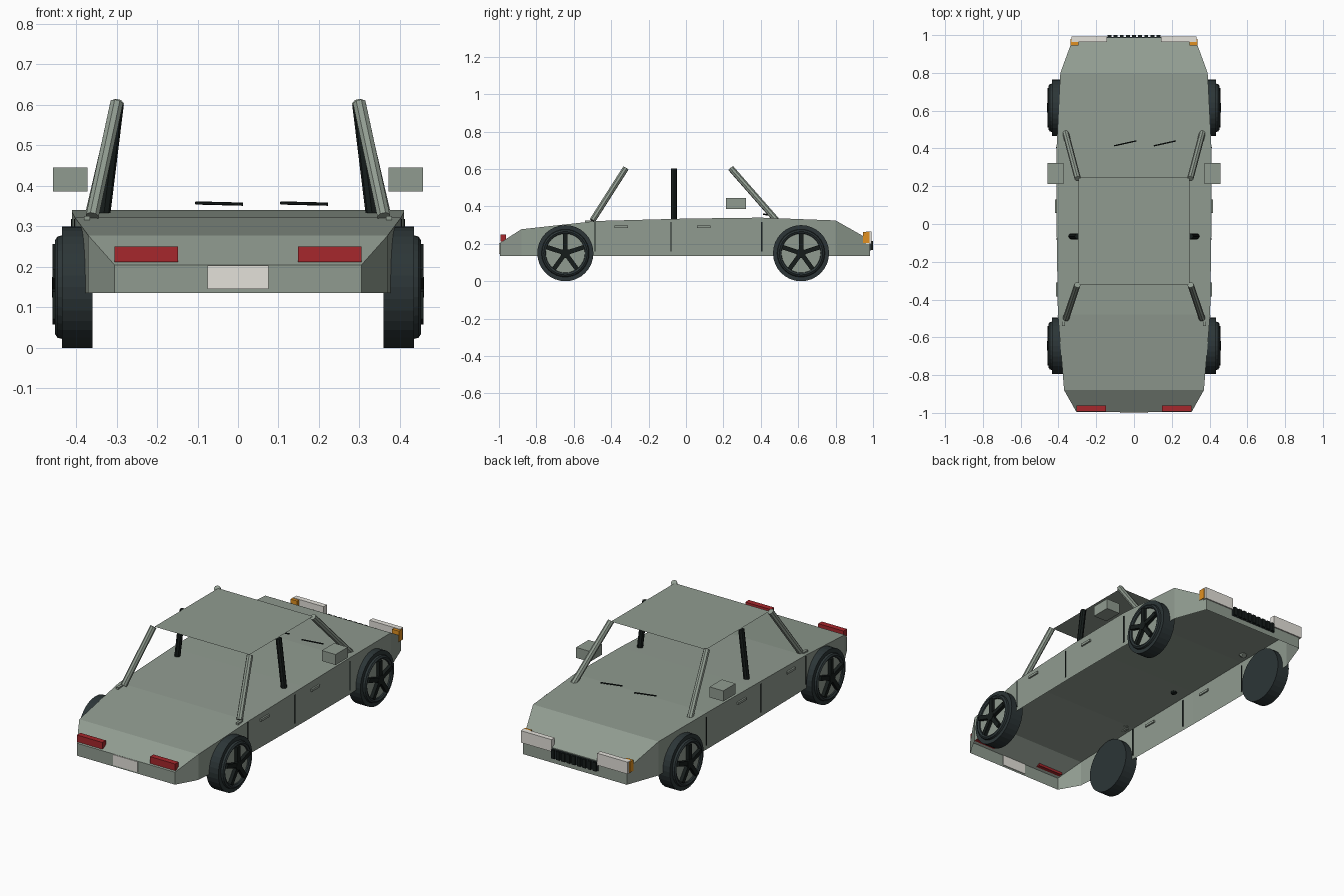
import bpy, bmesh, math
from mathutils import Vector, Matrix

cube = bpy.data.objects.get("Cube")
if cube:
    bpy.data.objects.remove(cube, do_unlink=True)


def material(name, rgb):
    m = bpy.data.materials.new(name)
    m.use_nodes = True
    colour = (*rgb, 1.0)
    m.diffuse_color = colour
    m.node_tree.nodes["Principled BSDF"].inputs["Base Color"].default_value = colour
    return m


PAINT = material("grey green paint", (0.28, 0.33, 0.28))
RUBBER = material("dark rubber", (0.025, 0.036, 0.038))
BLACK = material("black trim", (0.008, 0.012, 0.011))
LENS = material("pale lens", (0.77, 0.75, 0.70))
AMBER = material("amber lens", (0.75, 0.28, 0.015))
RED = material("red lens", (0.38, 0.02, 0.025))


def finish(name, bm, mat):
    mesh = bpy.data.meshes.new(name)
    bm.to_mesh(mesh)
    bm.free()
    mesh.materials.append(mat)
    obj = bpy.data.objects.new(name, mesh)
    bpy.context.collection.objects.link(obj)
    return obj


def add_box(bm, low, high, turn=Matrix()):
    low, high = Vector(low), Vector(high)
    place = turn @ Matrix.Translation((low + high) / 2) @ Matrix.Diagonal((*(high - low), 1))
    bmesh.ops.create_cube(bm, size=1, matrix=place)


def box(name, low, high, mat):
    bm = bmesh.new()
    add_box(bm, low, high)
    return finish(name, bm, mat)


def rod(name, start, end, radius, mat, sides=8):
    start, end = Vector(start), Vector(end)
    axis = end - start
    bm = bmesh.new()
    turn = axis.to_track_quat('Z', 'Y').to_matrix().to_4x4()
    bmesh.ops.create_cone(bm, cap_ends=True, segments=sides, radius1=radius, radius2=radius,
                          depth=axis.length, matrix=Matrix.Translation((start + end) / 2) @ turn)
    return finish(name, bm, mat)


def side_box(name, side, x, y, z, mat):
    xs = sorted((side * x[0], side * x[1]))
    return box(name, (xs[0], y[0], z[0]), (xs[1], y[1], z[1]), mat)


# Body shell, open underneath: stations of (y, half width, top height)
FLOOR = 0.135
STATIONS = [(-0.995, 0.305, 0.205), (-0.88, 0.37, 0.278), (-0.48, 0.403, 0.322),
            (0.0, 0.41, 0.335), (0.4, 0.41, 0.34), (0.8, 0.39, 0.325), (0.985, 0.322, 0.22)]
bm = bmesh.new()
rings = [[bm.verts.new(p) for p in ((-w, y, FLOOR), (-w, y, z), (w, y, z), (w, y, FLOOR))]
         for y, w, z in STATIONS]
for a, b in zip(rings, rings[1:]):
    for i in range(3):
        bm.faces.new((a[i], b[i], b[i + 1], a[i + 1]))
bm.faces.new(rings[0])
bm.faces.new(rings[-1][::-1])
bm.normal_update()
finish("body_shell", bm, PAINT)


def half_width(y):
    for (y0, w0, _), (y1, w1, _) in zip(STATIONS, STATIONS[1:]):
        if y0 <= y <= y1:
            return w0 + (w1 - w0) * (y - y0) / (y1 - y0)


# Thin roof sheet
bm = bmesh.new()
bm.faces.new([bm.verts.new(p) for p in ((-0.295, -0.32, 0.604), (0.295, -0.32, 0.604),
                                        (0.295, 0.245, 0.604), (-0.295, 0.245, 0.604))])
finish("roof", bm, PAINT)


def wheel(tag, side, y):
    hub = Vector((0, y, 0.15))
    rod(tag + "_tyre", hub + Vector((side * 0.36, 0, 0)), hub + Vector((side * 0.435, 0, 0)),
        0.15, RUBBER, 32)
    rod(tag + "_rim_disc", hub + Vector((side * 0.43, 0, 0)), hub + Vector((side * 0.439, 0, 0)),
        0.108, PAINT, 32)
    # Raised ring: a small cross-section spun around the axle
    bm = bmesh.new()
    section = [bm.verts.new(hub + Vector((side * x, 0, r)))
               for x, r in ((0.434, 0.128), (0.446, 0.125), (0.452, 0.116), (0.446, 0.106), (0.434, 0.103))]
    edges = [bm.edges.new(pair) for pair in zip(section, section[1:])]
    bmesh.ops.spin(bm, geom=section + edges, cent=hub, axis=(1, 0, 0),
                   angle=math.tau, steps=32, use_merge=True)
    bmesh.ops.recalc_face_normals(bm, faces=bm.faces)
    finish(tag + "_rim_ring", bm, RUBBER)
    # Five spokes and hub cap
    bm = bmesh.new()
    for k in range(5):
        turn = Matrix.Translation(hub) @ Matrix.Rotation(math.tau * k / 5, 4, 'X')
        xs = sorted((side * 0.436, side * 0.458))
        add_box(bm, (xs[0], -0.012, 0.01), (xs[1], 0.012, 0.106), turn)
    finish(tag + "_spokes", bm, BLACK)
    rod(tag + "_hub", hub + Vector((side * 0.436, 0, 0)), hub + Vector((side * 0.46, 0, 0)),
        0.025, BLACK, 16)


for side, word in ((1, "left"), (-1, "right")):
    wheel("front_wheel_" + word, side, 0.615)
    wheel("rear_wheel_" + word, side, -0.645)

    # Roof pillars
    rod("front_pillar_" + word, (side * 0.362, 0.482, 0.328), (side * 0.298, 0.24, 0.604), 0.017, PAINT)
    rod("rear_pillar_" + word, (side * 0.36, -0.5, 0.325), (side * 0.3, -0.322, 0.604), 0.017, PAINT)
    rod("middle_pillar_" + word, (side * 0.332, -0.065, 0.325), (side * 0.298, -0.065, 0.602), 0.016, BLACK)
    side_box("pillar_foot_" + word, side, (0.365, 0.38), (-0.54, -0.5), (0.312, 0.326), PAINT)

    # Mirrors, handles and door gaps
    side_box("mirror_" + word, side, (0.372, 0.457), (0.213, 0.322), (0.386, 0.445), PAINT)
    for label, y in (("front", 0.095), ("rear", -0.347)):
        w = half_width(y)
        side_box(f"{label}_handle_{word}", side, (w - 0.008, w + 0.009),
                 (y - 0.036, y + 0.036), (0.284, 0.297), PAINT)
    for n, y in enumerate((-0.487, -0.08, 0.405)):
        w = half_width(y)
        side_box(f"door_gap_{n}_{word}", side, (w - 0.004, w + 0.003),
                 (y - 0.003, y + 0.003), (0.158, 0.318), BLACK)

    # Lamps
    side_box("headlight_" + word, side, (0.142, 0.332), (0.963, 0.992), (0.2, 0.267), LENS)
    side_box("indicator_" + word, side, (0.295, 0.337), (0.946, 0.98), (0.204, 0.264), AMBER)
    side_box("tail_light_" + word, side, (0.148, 0.305), (-0.993, -0.962), (0.212, 0.25), RED)

# Wipers
for n, x in enumerate((-0.105, 0.105)):
    rod(f"wiper_{n}", (x, 0.414, 0.358), (x + 0.117, 0.44, 0.355), 0.004, BLACK, 6)

# Number plate and slatted grille
box("number_plate", (-0.075, -1.0, 0.145), (0.075, -0.991, 0.204), LENS)
box("grille", (-0.145, 0.981, 0.165), (0.145, 0.99, 0.216), RUBBER)
bm = bmesh.new()
for k in range(9):
    x = -0.13 + k * 0.0325
    add_box(bm, (x - 0.01, 0.983, 0.166), (x + 0.01, 1.0, 0.214))
finish("grille_slats", bm, BLACK)
